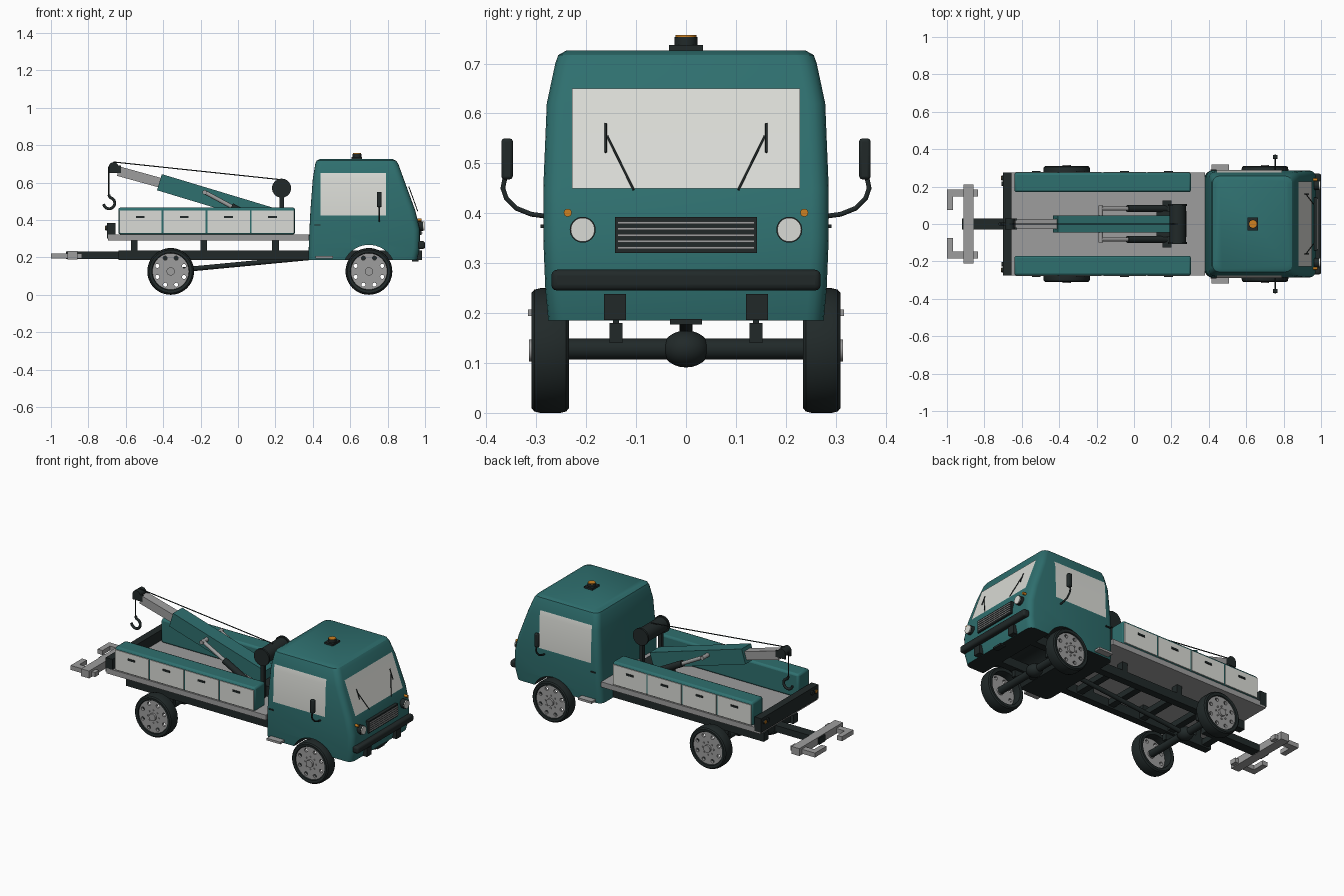
import bpy, bmesh
from math import pi, cos, sin
from mathutils import Vector, Matrix

if "Cube" in bpy.data.objects:
    bpy.data.objects.remove(bpy.data.objects["Cube"], do_unlink=True)
made = []


def material(name, rgb):
    m = bpy.data.materials.new(name)
    m.use_nodes = True
    m.diffuse_color = (*rgb, 1)
    m.node_tree.nodes["Principled BSDF"].inputs["Base Color"].default_value = (*rgb, 1)
    return m


TEAL = material("teal paint", (0.028, 0.16, 0.158))
DARK = material("dark rubber", (0.015, 0.022, 0.022))
PALE = material("pale glass", (0.70, 0.71, 0.67))
GREY = material("grey metal", (0.34, 0.34, 0.34))
AMBER = material("amber lamp", (0.62, 0.22, 0.015))


def finish(name, bm, *mats):
    bmesh.ops.recalc_face_normals(bm, faces=bm.faces)
    me = bpy.data.meshes.new(name)
    bm.to_mesh(me)
    bm.free()
    for m in mats:
        me.materials.append(m)
    ob = bpy.data.objects.new(name, me)
    bpy.context.collection.objects.link(ob)
    made.append(ob)
    return ob


def bevel(ob, width, segments=2):
    mod = ob.modifiers.new("Bevel", "BEVEL")
    mod.width, mod.segments = width, segments
    return ob


def box(name, mat, x, y, z):
    """Box from (min, max) pairs on each axis."""
    bm = bmesh.new()
    bmesh.ops.create_cube(bm, size=1)
    for v in bm.verts:
        v.co = [r[0] if c < 0 else r[1] for c, r in zip(v.co, (x, y, z))]
    return finish(name, bm, mat)


def pair(name, mat, x, y, z):
    """Two boxes mirrored across the centre line."""
    return [box(name, mat, x, r, z) for r in (y, (-y[1], -y[0]))]


def along(p, q, up="Y"):
    p, q = Vector(p), Vector(q)
    return Matrix.Translation((p + q) / 2) @ (q - p).to_track_quat("Z", up).to_matrix().to_4x4(), (q - p).length


def rod(name, mat, p, q, r, sides=24):
    bm = bmesh.new()
    m, d = along(p, q)
    bmesh.ops.create_cone(bm, cap_ends=True, segments=sides, radius1=r, radius2=r, depth=d, matrix=m)
    return finish(name, bm, mat)


def beam(name, mat, p, q, width, height):
    """Square beam lying in the centre plane."""
    m, d = along(p, q)
    bm = bmesh.new()
    bmesh.ops.create_cube(bm, size=1, matrix=m @ Matrix.Diagonal((height, width, d, 1)))
    ob = finish(name, bm, mat)
    return ob


def tube(name, mat, points, r):
    cu = bpy.data.curves.new(name, "CURVE")
    cu.dimensions, cu.bevel_depth, cu.bevel_resolution, cu.use_fill_caps = "3D", r, 3, True
    sp = cu.splines.new("POLY")
    sp.points.add(len(points) - 1)
    for pt, co in zip(sp.points, points):
        pt.co = (*co, 1)
    cu.materials.append(mat)
    ob = bpy.data.objects.new(name, cu)
    bpy.context.collection.objects.link(ob)
    return ob


def cut(ob, cutters):
    """Subtract cutters and discard them."""
    for c in cutters:
        mod = ob.modifiers.new("Cut", "BOOLEAN")
        mod.object, mod.operation, mod.solver = c, "DIFFERENCE", "EXACT"
    bpy.context.view_layer.objects.active = ob
    for mod in list(ob.modifiers):
        bpy.ops.object.modifier_apply(modifier=mod.name)
    for c in cutters:
        made.remove(c)
        bpy.data.objects.remove(c, do_unlink=True)


# Cab: rounded rectangular rings lofted upward (z, back, front, half width)
LEVELS = [(0.185, 0.377, 0.957, 0.276), (0.25, 0.378, 0.972, 0.282), (0.35, 0.382, 0.972, 0.286),
          (0.45, 0.387, 0.948, 0.286), (0.62, 0.40, 0.886, 0.279), (0.70, 0.413, 0.857, 0.262),
          (0.717, 0.42, 0.845, 0.256), (0.726, 0.437, 0.825, 0.24)]


def cab_at(z):
    for a, b in zip(LEVELS, LEVELS[1:]):
        if z <= b[0]:
            t = (z - a[0]) / (b[0] - a[0])
            return [u + (v - u) * t for u, v in zip(a, b)][1:]
    return LEVELS[-1][1:]


bm = bmesh.new()
rings = []
R = 0.035
for z, back, front, half in LEVELS:
    ring = []
    for i, (cx, cy) in enumerate([(front - R, half - R), (back + R, half - R),
                                  (back + R, R - half), (front - R, R - half)]):
        for k in range(5):
            a = (i + k / 4) * pi / 2
            ring.append(bm.verts.new((cx + R * cos(a), cy + R * sin(a), z)))
    rings.append(ring)
for lo, hi in zip(rings, rings[1:]):
    for i in range(len(lo)):
        j = (i + 1) % len(lo)
        bm.faces.new((lo[i], lo[j], hi[j], hi[i]))
bm.faces.new(rings[0]).material_index = 1
bm.faces.new(rings[-1])
cab = finish("cab", bm, TEAL, DARK)
arch = rod("arch_cutter", TEAL, (0.70, -0.5, 0.125), (0.70, 0.5, 0.125), 0.142, 48)
arch.data.materials.append(DARK)
for f in arch.data.polygons:
    f.material_index = 1
cut(cab, [arch])


def sheet(name, corners):
    """Thin glass plate from rows of (left, right) points."""
    bm = bmesh.new()
    rows = [[bm.verts.new(p) for p in row] for row in corners]
    for a, b in zip(rows, rows[1:]):
        bm.faces.new((a[0], a[1], b[1], b[0]))
    return finish(name, bm, PALE)


sheet("windshield", [[(cab_at(z)[1] + 0.004, y, z) for y in (-0.228, 0.228)] for z in (0.45, 0.62, 0.65)])
for s in (-1, 1):
    sheet("side_window", [[(x, s * (cab_at(z)[2] + 0.003), z) for x in (0.44, 0.79)]
                          for z in (0.425, 0.45, 0.62, 0.65)])
    # Wipers, mirrors, handles and steps
    on_glass = lambda y, z: (cab_at(z)[1] + 0.012, s * y, z)
    tube("wiper_arm", DARK, [on_glass(0.105, 0.447), on_glass(0.158, 0.555)], 0.0022)
    tube("wiper_blade", DARK, [on_glass(0.161, 0.522), on_glass(0.161, 0.58)], 0.0025)
    tube("mirror_arm", DARK, [(0.755, s * y, z) for y, z in
         [(0.28, 0.394), (0.31, 0.398), (0.34, 0.41), (0.36, 0.43), (0.367, 0.45), (0.362, 0.475)]], 0.005)
    # Lamps on the nose
    rod("headlight_housing", DARK, (0.94, s * 0.207, 0.367), (0.99, s * 0.207, 0.367), 0.026, 32)
    rod("headlight_lens", PALE, (0.985, s * 0.207, 0.367), (0.996, s * 0.207, 0.367), 0.024, 32)
    rod("indicator", AMBER, (0.94, s * 0.237, 0.401), (0.98, s * 0.237, 0.401), 0.008, 16)
for ob in pair("mirror", DARK, (0.742, 0.768), (0.347, 0.37), (0.468, 0.55)):
    bevel(ob, 0.006)
pair("door_handle", DARK, (0.41, 0.44), (0.282, 0.292), (0.37, 0.377))
pair("cab_step", GREY, (0.415, 0.508), (0.25, 0.317), (0.194, 0.207))

# Nose: grille, bumper, plate
box("grille", DARK, (0.93, 0.982), (-0.142, 0.142), (0.32, 0.393))
for i in range(5):
    z = 0.331 + i * 0.0125
    box("grille_slat", GREY, (0.97, 0.986), (-0.137, 0.137), (z - 0.0025, z + 0.0025))
bevel(box("bumper", DARK, (0.955, 1.0), (-0.27, 0.27), (0.245, 0.287)), 0.012, 3)
box("number_plate_mount", DARK, (0.93, 0.965), (-0.032, 0.032), (0.177, 0.188))

# Roof beacon
box("beacon_base", DARK, (0.608, 0.664), (-0.034, 0.034), (0.72, 0.737))
rod("beacon_body", DARK, (0.636, 0, 0.73), (0.636, 0, 0.753), 0.023)
rod("beacon_lamp", AMBER, (0.636, 0, 0.75), (0.636, 0, 0.757), 0.021)

# Ladder frame
pair("frame_rail", DARK, (-0.64, 0.985), (0.12, 0.164), (0.186, 0.238))
for x in (-0.6, -0.36, -0.16, 0.06, 0.28, 0.5):
    box("frame_crossmember", DARK, (x - 0.02, x + 0.02), (-0.13, 0.13), (0.195, 0.23))
for x in (-0.555, -0.183, 0.2):
    pair("bed_support", DARK, (x - 0.018, x + 0.018), (0.12, 0.164), (0.23, 0.295))
rod("drive_shaft", DARK, (-0.36, 0, 0.128), (0.4, 0, 0.2), 0.013)

# Axles and wheels
for x in (-0.36, 0.70):
    rod("axle", DARK, (x, -0.29, 0.128), (x, 0.29, 0.128), 0.021)
    bm = bmesh.new()
    bmesh.ops.create_uvsphere(bm, u_segments=24, v_segments=12, radius=1,
                              matrix=Matrix.Translation((x, 0, 0.128)) @ Matrix.Diagonal((0.045, 0.047, 0.037, 1)))
    finish("differential", bm, DARK)
    pair("spring_mount", DARK, (x - 0.03, x + 0.03), (0.127, 0.153), (0.14, 0.18))
    pair("spring_pad", DARK, (x - 0.02, x + 0.02), (0.134, 0.146), (0.17, 0.2))
    for s in (-1, 1):
        bm = bmesh.new()
        section = [(0.098, 0.236), (0.115, 0.234), (0.122, 0.24), (0.125, 0.252), (0.125, 0.292),
                   (0.122, 0.304), (0.115, 0.31), (0.1, 0.308), (0.096, 0.3)]
        vs = [bm.verts.new((x, s * y, 0.125 + r)) for r, y in section]
        es = [bm.edges.new((vs[i - 1], vs[i])) for i in range(len(vs))]
        bmesh.ops.spin(bm, geom=vs + es, cent=(x, 0, 0.125), axis=(0, 1, 0), angle=2 * pi, steps=48, use_merge=True)
        bmesh.ops.remove_doubles(bm, verts=bm.verts, dist=0.0001)
        finish("tire", bm, DARK)
        rim = rod("wheel_rim", GREY, (x, s * 0.286, 0.125), (x, s * 0.302, 0.125), 0.1, 48)
        spot = lambda r, i, y: (x + r * cos(i * pi / 4), s * y, 0.125 + r * sin(i * pi / 4))
        cut(rim, [rod("hole", GREY, spot(0.077, i + 0.5, 0.25), spot(0.077, i + 0.5, 0.35), 0.011, 12)
                  for i in range(8)])
        rod("wheel_hub", GREY, (x, s * 0.28, 0.125), (x, s * 0.315, 0.125), 0.022)
        for i in range(8):
            rod("wheel_nut", GREY, spot(0.038, i, 0.295), spot(0.038, i, 0.308), 0.005, 6)

# Flat bed with side lockers
box("bed_floor", GREY, (-0.695, 0.38), (-0.275, 0.275), (0.29, 0.322))
for ob in pair("locker", TEAL, (-0.64, 0.305), (0.17, 0.275), (0.322, 0.467)):
    bevel(ob, 0.012)
for i in range(4):
    x = -0.634 + i * 0.2355
    pair("locker_door", PALE, (x, x + 0.226), (0.272, 0.279), (0.33, 0.452))
    pair("locker_handle", DARK, (x + 0.088, x + 0.135), (0.275, 0.284), (0.41, 0.421))
box("tailboard", DARK, (-0.70, -0.655), (-0.275, 0.275), (0.30, 0.385))
for s in (-1, 1):
    for y in (0.215, 0.245):
        rod("tail_lamp_housing", DARK, (-0.69, s * y, 0.357), (-0.708, s * y, 0.357), 0.013, 16)
    rod("tail_lamp", AMBER, (-0.705, s * 0.245, 0.357), (-0.711, s * 0.245, 0.357), 0.011, 16)

# Rear wheel lift
box("lift_boom", DARK, (-0.92, -0.5), (-0.03, 0.03), (0.192, 0.232))
box("lift_crossbar", GREY, (-0.912, -0.858), (-0.21, 0.21), (0.19, 0.235))
pair("lift_arm", GREY, (-1.0, -0.835), (0.147, 0.185), (0.195, 0.222))
pair("lift_fork", GREY, (-1.0, -0.967), (0.075, 0.185), (0.195, 0.222))

# Crane boom
beam("boom_outer", TEAL, (-0.42, 0, 0.602), (0.2, 0, 0.415), 0.09, 0.09)
beam("boom_inner", GREY, (-0.64, 0, 0.661), (-0.35, 0, 0.581), 0.052, 0.056)
pair("boom_head", DARK, (-0.69, -0.625), (0.02, 0.03), (0.65, 0.69))
rod("boom_pulley", DARK, (-0.665, -0.03, 0.683), (-0.665, 0.03, 0.683), 0.026)
box("crane_base", DARK, (0.12, 0.28), (-0.07, 0.07), (0.32, 0.385))
box("cylinder_anchor", DARK, (0.152, 0.2), (-0.125, 0.125), (0.32, 0.375))
rod("boom_lug", GREY, (-0.178, -0.1, 0.548), (-0.178, 0.1, 0.548), 0.012)
for s in (-1, 1):
    y = s * 0.082
    rod("lift_piston", GREY, (-0.18, y, 0.55), (0.0, y, 0.453), 0.011)
    rod("lift_cylinder", DARK, (-0.035, y, 0.472), (0.17, y, 0.362), 0.019)
    # Winch drum ends
    rod("winch_flange", DARK, (0.233, s * 0.095, 0.57), (0.233, s * 0.107, 0.57), 0.051, 32)
pair("winch_post", DARK, (0.222, 0.245), (0.08, 0.1), (0.32, 0.57))
rod("winch_drum", DARK, (0.233, -0.1, 0.57), (0.233, 0.1, 0.57), 0.044, 32)

# Cable and hook
tube("cable", DARK, [(0.235, 0, 0.615), (-0.665, 0, 0.71)], 0.003)
tube("hook_cable", DARK, [(-0.691, 0, 0.685), (-0.691, 0, 0.53)], 0.003)
tube("hook", DARK, [(-0.691, 0, 0.535)] + [(-0.689 + 0.03 * cos(a), 0, 0.49 + 0.03 * sin(a))
     for a in [pi * (0.45 - 1.4 * k / 14) for k in range(15)]], 0.008)

bpy.ops.object.select_all(action="DESELECT")
for ob in made:
    ob.select_set(True)
bpy.context.view_layer.objects.active = cab
bpy.ops.object.shade_smooth_by_angle(angle=pi / 6)
bpy.ops.object.select_all(action="DESELECT")
